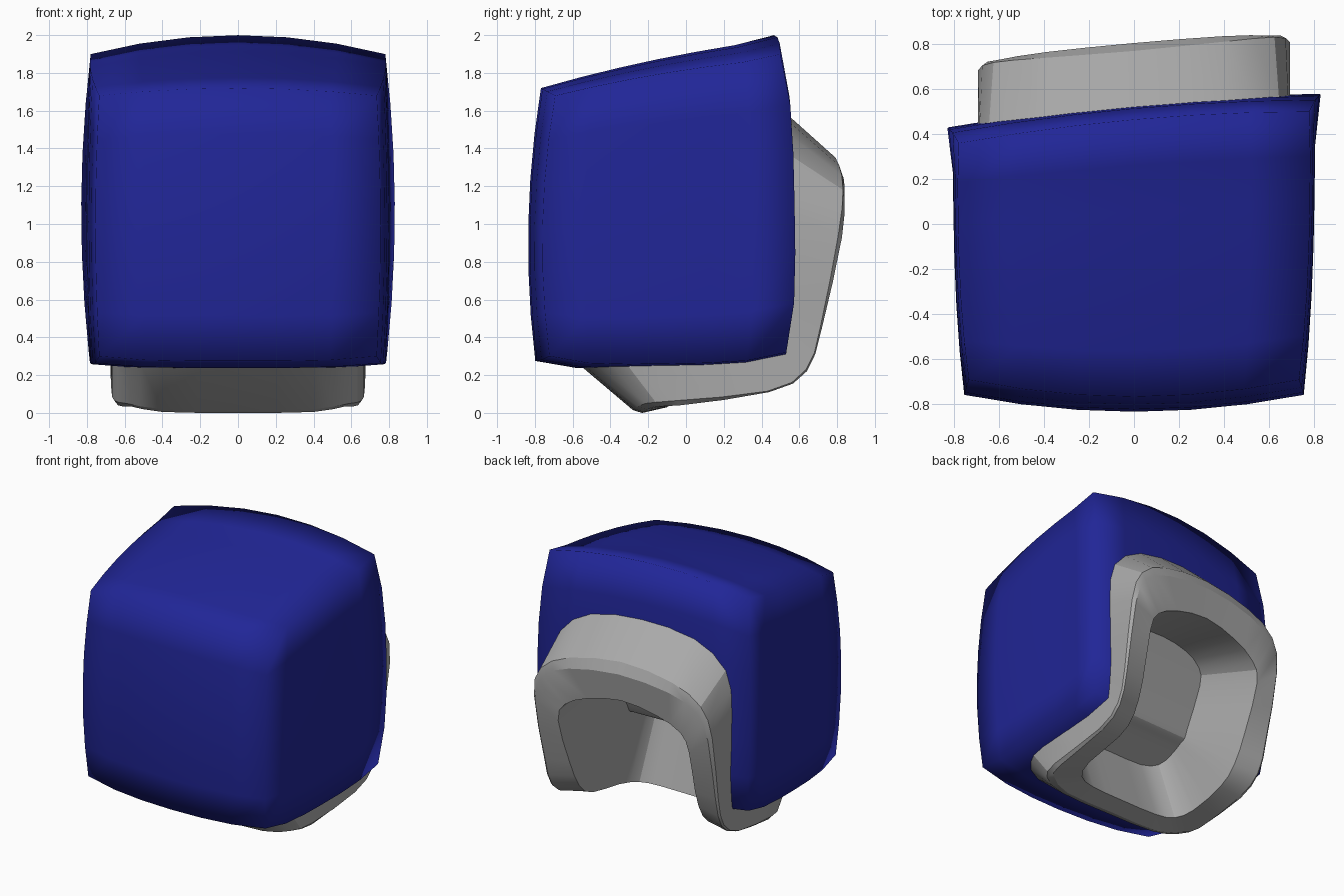
import bpy, bmesh, math

if "Cube" in bpy.data.objects:
    bpy.data.objects.remove(bpy.data.objects["Cube"])

N = 6
SKEW = 0.09


def finish(bm, name, colour):
    bmesh.ops.remove_doubles(bm, verts=bm.verts, dist=0.0005)
    bmesh.ops.recalc_face_normals(bm, faces=bm.faces)
    mesh = bpy.data.meshes.new(name)
    bm.to_mesh(mesh)
    bm.free()
    obj = bpy.data.objects.new(name, mesh)
    bpy.context.collection.objects.link(obj)
    mat = bpy.data.materials.new(name + "_colour")
    mat.diffuse_color = (*colour, 1)
    mat.use_nodes = True
    mat.node_tree.nodes["Principled BSDF"].inputs["Base Color"].default_value = mat.diffuse_color
    mesh.materials.append(mat)
    return obj


def shell_point(u, v, w):
    """Map a unit cube point to the bulging, slightly skewed pad."""
    U, V, W = 1 - u * u, 1 - v * v, 1 - w * w
    lip = max(v, 0) ** 8
    x = u * (0.735 + 0.02 * W + 0.05 * (1 - ((1 - v) / 2) ** 3) + lip * (0.025 * W - 0.005 * w))
    front = -0.708 + 0.015 * w - 0.075 * U - 0.052 * W
    back = 0.445 - 0.015 * w + 0.055 * (1 - w ** 4) + 0.035 * U
    top = 1.777 + 0.0975 * v + U * (0.07 + 0.03 * v) + 0.025 * V + 0.025 * lip
    bottom = 0.31 + 0.01 * v - 0.025 * (1 - u ** 4) - 0.05 * (1 - v ** 4)
    t, s = (v + 1) / 2, (w + 1) / 2
    y = front + (back - front) * t + SKEW * x * t
    return x, y, bottom + (top - bottom) * s


# Blue padded block, open where the collar's recess goes in
bm = bmesh.new()
for axis in range(3):
    for side in (-1, 1):
        def corner(i, j):
            c = [2 * i / N - 1, 2 * j / N - 1]
            c.insert(axis, side)
            return shell_point(*c)
        for i in range(N):
            for j in range(N):
                pts = [corner(i, j), corner(i + 1, j), corner(i + 1, j + 1), corner(i, j + 1)]
                cx, cy, cz = (sum(p[k] for p in pts) / 4 for k in range(3))
                on_back = axis == 1 and side == 1 and cz < 1.1
                on_base = axis == 2 and side == -1 and cy > -0.3
                if (on_back or on_base) and abs(cx) < 0.55:
                    continue
                bm.faces.new([bm.verts.new(p) for p in pts])
block = finish(bm, "padded_block", (0.015, 0.019, 0.31))
for p in block.data.polygons:
    p.use_smooth = True

# Collar half loops, from the lower nose round the side to the top
base = [(0, -.57, .26), (.4, -.55, .26), (.59, -.4, .26), (.655, -.2, .27), (.67, .2, .35), (.67, .45, .4),
        (.68, .5, .55), (.695, .5, 1.05), (.645, .5, 1.36), (.4, .5, 1.55), (0, .5, 1.61)]
edge = [(0, -.28, .015), (.4, -.275, .02), (.59, -.22, .05), (.655, -.07, .065), (.67, .38, .115), (.675, .575, .23),
        (.68, .65, .455), (.695, .745, .95), (.625, .775, 1.18), (.4, .775, 1.31), (0, .77, 1.37)]
rim = [(0, -.23, 0), (.4, -.23, .005), (.57, -.17, .035), (.635, -.05, .04), (.65, .39, .11), (.66, .58, .22),
       (.665, .66, .45), (.675, .765, .93), (.6, .785, 1.13), (.39, .8, 1.24), (0, .805, 1.29)]
mouth = [(0, -.1, .03), (.28, -.1, .035), (.42, -.06, .045), (.48, .08, .07), (.48, .38, .13), (.48, .53, .235),
         (.49, .635, .455), (.51, .74, .8), (.45, .755, .94), (.27, .765, 1.03), (0, .77, 1.08)]
# Recess floor: two flat panels meeting in a crease
floor_x = [0, .27, .39, .42, .42, .42, .42, .42, .37, .22, 0]
floor_y = [-.25, -.25, -.2, -.1, 0, .05, .08, .22, .27, .3, .31]
floor = [(x, y, .62 + .45 * (y - .05) if y <= .05 else .62 + 2 * (y - .05)) for x, y in zip(floor_x, floor_y)]


def rounded(half):
    """Insert a curve-following point between neighbours."""
    flip = lambda p: (-p[0], p[1], p[2])
    ext = [flip(half[1])] + half + [flip(half[-2])]
    out = []
    for a, b, c, d in zip(ext, ext[1:], ext[2:], ext[3:]):
        out += [b, tuple((9 * (q + r) - p - s) / 16 for p, q, r, s in zip(a, b, c, d))]
    return out + [half[-1]]


bm = bmesh.new()


def full_loop(half):
    pts = half + [(-x, y, z) for x, y, z in half[-2:0:-1]]
    return [bm.verts.new((x, y + SKEW * x * max(0, min(1, (y + .3) / .8)), z)) for x, y, z in pts]


halves = [rounded(h) for h in (base, edge, rim, mouth, floor)]
loops = [full_loop(h) for h in halves]
n = len(loops[0])
for a, b in zip(loops, loops[1:]):
    for i in range(n):
        j = (i + 1) % n
        bm.faces.new((a[i], a[j], b[j], b[i]))
f = loops[-1]
for i in range(n // 2):
    quad = [f[i], f[i + 1], f[(n - i - 1) % n], f[(n - i) % n]]
    bm.faces.new(list(dict.fromkeys(quad)))
collar = finish(bm, "collar", (0.4, 0.4, 0.4))
bpy.context.view_layer.objects.active = collar
collar.select_set(True)
bpy.ops.object.shade_smooth_by_angle(angle=math.radians(25))
